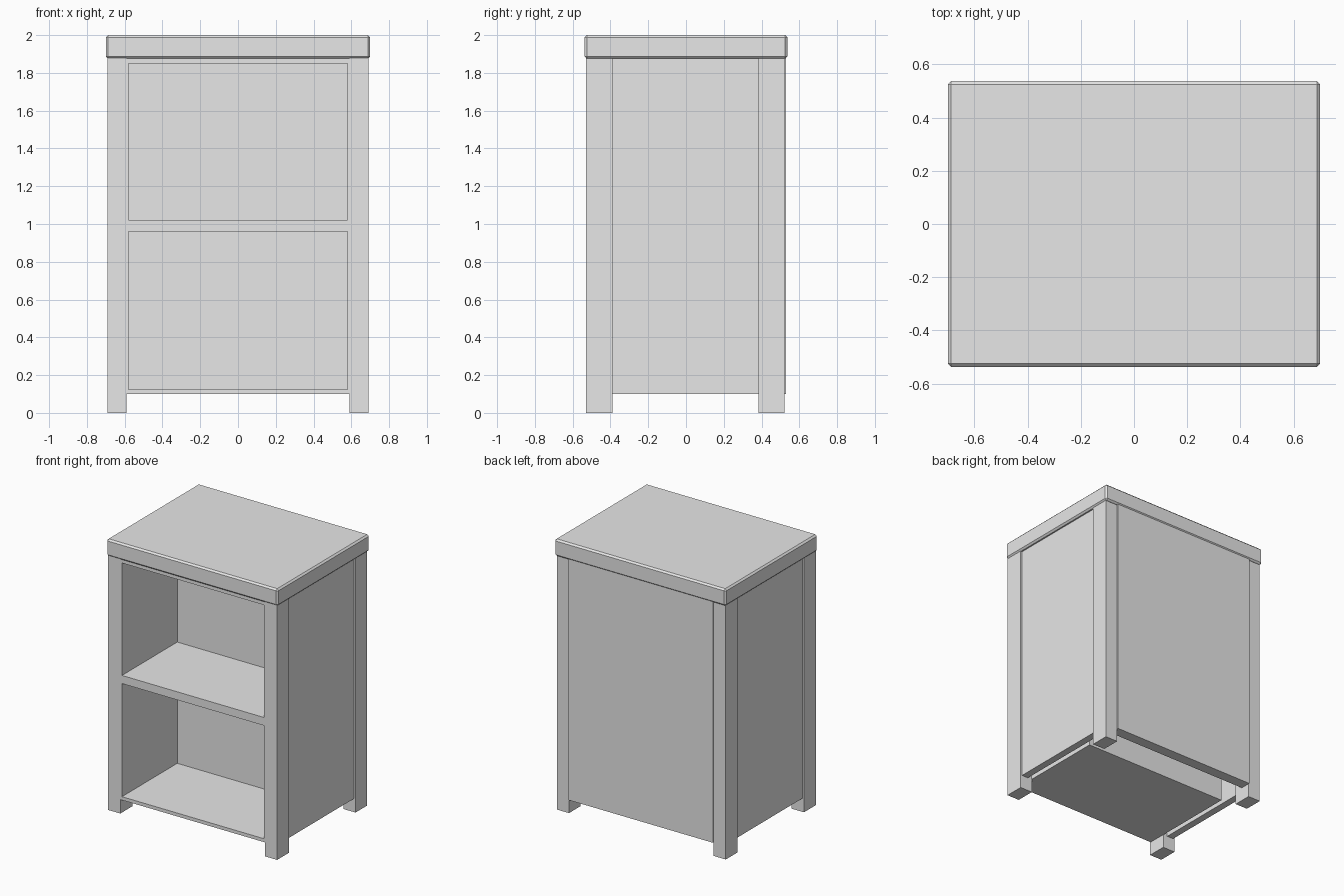
import bpy
import bmesh
from mathutils import Vector

cube = bpy.data.objects.get("Cube")
if cube:
    bpy.data.objects.remove(cube, do_unlink=True)

# One plain colour for the whole cabinet
grey = bpy.data.materials.new("light_grey")
grey.use_nodes = True
grey.diffuse_color = (0.8, 0.8, 0.8, 1)
grey.node_tree.nodes["Principled BSDF"].inputs["Base Color"].default_value = (0.8, 0.8, 0.8, 1)


def box(name, x, y, z, bevel=0):
    """Axis-aligned board given as (min, max) ranges."""
    mesh = bpy.data.meshes.new(name)
    bm = bmesh.new()
    bmesh.ops.create_cube(bm, size=1)
    low, high = (Vector(c) for c in zip(x, y, z))
    for v in bm.verts:
        v.co = (low + high) / 2 + v.co * (high - low)
    bm.to_mesh(mesh)
    bm.free()
    mesh.materials.append(grey)
    obj = bpy.data.objects.new(name, mesh)
    bpy.context.collection.objects.link(obj)
    if bevel:
        mod = obj.modifiers.new("edge_chamfer", 'BEVEL')
        mod.width = bevel
        mod.segments = 1
    return obj


def pair(name, x, y, z):
    """The same board on the left and right sides."""
    box("left_" + name, x, y, z)
    box("right_" + name, (-x[1], -x[0]), y, z)


LEG_TOP = 1.88
BODY = (0.1, LEG_TOP)
INNER = (-0.58, 0.58)
FRONT, CAVITY_BACK = -0.525, 0.12

# Chamfered top slab
box("top_slab", (-0.7, 0.7), (-0.537, 0.537), (1.875, 2), bevel=0.012)

# Legs
pair("front_leg", (0.59, 0.69), (-0.53, -0.39), (0, LEG_TOP))
pair("back_leg", (0.59, 0.69), (0.385, 0.522), (0, LEG_TOP))

# Outer panels
pair("side_panel", (0.625, 0.678), (-0.39, 0.385), BODY)
box("back_panel", (-0.59, 0.59), (0.45, 0.53), BODY)

# Open shelf box with two compartments
pair("inner_wall", (0.58, 0.592), (FRONT, CAVITY_BACK), BODY)
box("inner_back", (-0.592, 0.592), (CAVITY_BACK, 0.23), BODY)
for name, z in (("bottom_board", (0.1, 0.125)),
                ("middle_shelf", (0.96, 1.02)),
                ("upper_board", (1.85, LEG_TOP))):
    box(name, INNER, (FRONT, CAVITY_BACK), z)
